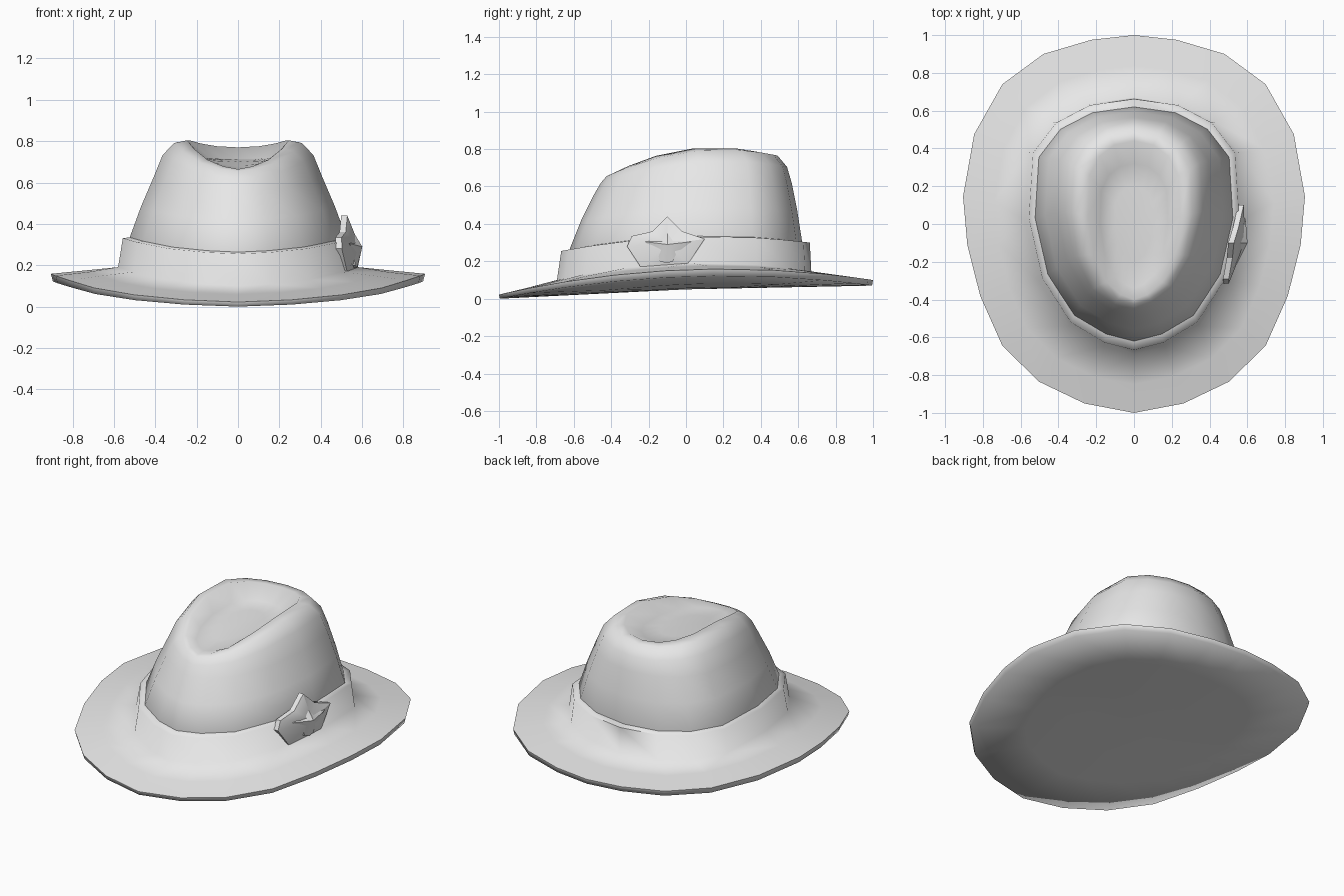
import bpy
import bmesh
from math import radians

cube = bpy.data.objects.get("Cube")
if cube:
    bpy.data.objects.remove(cube, do_unlink=True)

felt = bpy.data.materials.new("grey_felt")
felt.use_nodes = True
felt.diffuse_color = (0.8, 0.8, 0.8, 1)
felt.node_tree.nodes["Principled BSDF"].inputs["Base Color"].default_value = (0.8, 0.8, 0.8, 1)


def mirrored(half):
    """Closed outline from its +x half, listed from back to front."""
    return half + [(-x, y) for x, y in half[-2:0:-1]]


# Unit outlines: the brim is a wide oval, the crown a squarer egg
BRIM = mirrored([(0, 1), (.25, .975), (.53, .9), (.77, .74), (.935, .475), (1, .145),
                 (.975, -.11), (.9, -.38), (.77, -.645), (.555, -.835), (.29, -.95), (0, -1)])
CROWN = mirrored([(0, 1), (.42, .95), (.74, .81), (.96, .57), (1, .05),
                  (.87, -.43), (.6, -.78), (.28, -.94), (0, -1)])


def ring(bm, outline, half_width, front, back, z_front, z_side, z_back):
    """Outline stretched to size, with its height bent from front to side to back."""
    verts = []
    for u, t in outline:
        y = (front + back) / 2 + t * (back - front) / 2
        z = z_side + (z_back - z_front) / 2 * t + ((z_front + z_back) / 2 - z_side) * t * t
        verts.append(bm.verts.new((u * half_width, y, z)))
    return verts


def join(bm, a, b):
    """Skin between two rings; rings of unequal count get triangles."""
    n, m = len(a), len(b)
    if n == m:
        for i in range(n):
            j = (i + 1) % n
            bm.faces.new((a[i], a[j], b[j], b[i]))
        return
    i = j = 0
    while i < n or j < m:
        if j >= m or (i < n and (i + 1) / n <= (j + 1) / m):
            bm.faces.new((a[i % n], a[(i + 1) % n], b[j % m]))
            i += 1
        else:
            bm.faces.new((a[i % n], b[(j + 1) % m], b[j % m]))
            j += 1


def cap(bm, loop, point):
    tip = bm.verts.new(point)
    for i in range(len(loop)):
        bm.faces.new((loop[i], loop[(i + 1) % len(loop)], tip))


def finish(name, bm, angle):
    bmesh.ops.recalc_face_normals(bm, faces=bm.faces)
    mesh = bpy.data.meshes.new(name)
    bm.to_mesh(mesh)
    bm.free()
    mesh.materials.append(felt)
    mesh.shade_smooth()
    mesh.set_sharp_from_angle(angle=radians(angle))
    obj = bpy.data.objects.new(name, mesh)
    bpy.context.collection.objects.link(obj)
    return obj


# Brim and band: saddle underside, thin rim, top slope, band wall and ledge
bm = bmesh.new()
under = []
for s in (.33, .66):
    loop = [bm.verts.new((u * .9 * s, t * s, 0)) for u, t in BRIM]
    for v in loop:
        v.co.z = .05 + .05 * v.co.y - .03 * max(v.co.y, 0) + .08 * v.co.x ** 2
    under.append(loop)
cap(bm, under[0], (0, 0, .05))
loops = under + [
    ring(bm, BRIM, .895, -.995, .995, 0, .118, .07),
    ring(bm, BRIM, .905, -1, 1, .022, .155, .1),
    ring(bm, BRIM, .74, -.85, .84, .058, .172, .122),
    ring(bm, CROWN, .58, -.69, .67, .1, .19, .145),
    ring(bm, CROWN, .557, -.667, .662, .255, .33, .3),
    ring(bm, CROWN, .515, -.61, .615, .265, .335, .305),
]
for a, b in zip(loops, loops[1:]):
    join(bm, a, b)
finish("brim_and_band", bm, 80)

# Crown: tapering wall, raised shoulders and a sunken dent on top
bm = bmesh.new()
loops = [ring(bm, CROWN, *r) for r in (
    (.515, -.6, .61, .2, .27, .25),
    (.525, -.62, .62, .27, .33, .31),
    (.47, -.56, .595, .42, .48, .47),
    (.41, -.49, .565, .56, .62, .62),
    (.365, -.455, .54, .62, .73, .705),
    (.31, -.425, .49, .655, .788, .765),
    (.245, -.4, .44, .665, .802, .77),
    (.18, -.34, .32, .665, .715, .715),
    (.1, -.2, .2, .68, .7, .71),
)]
for a, b in zip(loops, loops[1:]):
    join(bm, a, b)
cap(bm, loops[-1], (0, 0, .7))
finish("crown", bm, 80)


def ornament(name, outline, base, lift):
    """Faceted plate on the left of the band, raised toward its middle."""
    def place(y, z, out):
        return (.545 + .2 * (y + .1) - .1 * (z - .28) + out, y, z)
    bm = bmesh.new()
    back = [bm.verts.new(place(y, z, base - .03)) for y, z in outline]
    edge = [bm.verts.new(place(y, z, base)) for y, z in outline]
    bm.faces.new(back)
    join(bm, back, edge)
    cap(bm, edge, place(-.1, .29, base + lift))
    finish(name, bm, 30)


# Side ornament: pointed backing plate with a small leaf on it
ornament("ornament_plate", [(-.1, .44), (-.02, .36), (.1, .32), (.01, .185), (-.1, .175),
                            (-.24, .165), (-.315, .28), (-.29, .335), (-.18, .36)], 0, .045)
ornament("ornament_leaf", [(-.1, .36), (-.06, .315), (.03, .305), (-.05, .245), (-.07, .2),
                           (-.1, .19), (-.14, .2), (-.15, .245), (-.22, .305), (-.14, .315)],
         .022, .035)
